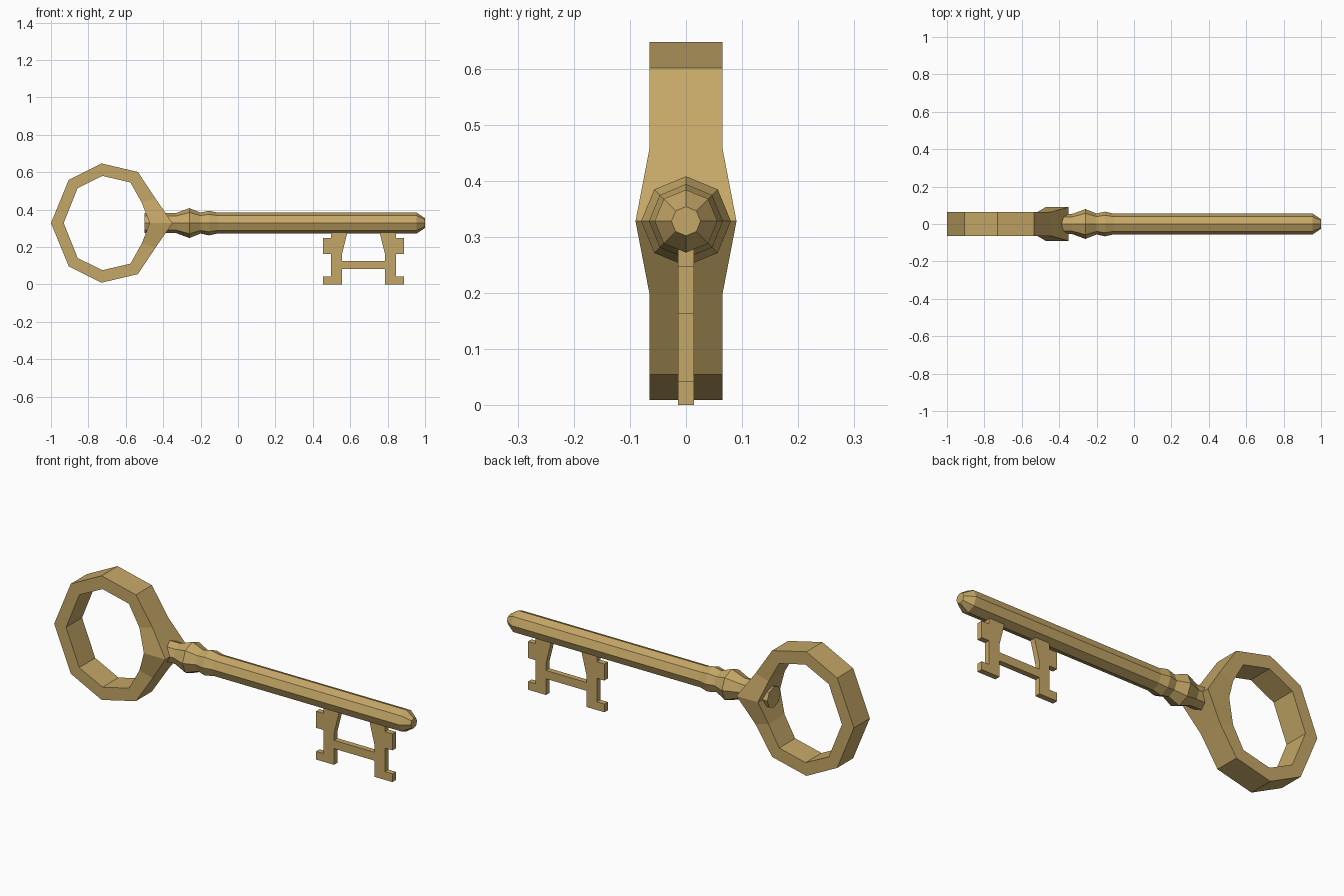
import bpy, bmesh, math

if "Cube" in bpy.data.objects:
    bpy.data.objects.remove(bpy.data.objects["Cube"])

ZC = 0.328  # height of the key axis

brass = bpy.data.materials.new("brass")
brass.diffuse_color = (0.56, 0.39, 0.135, 1)
brass.use_nodes = True
brass.node_tree.nodes["Principled BSDF"].inputs["Base Color"].default_value = brass.diffuse_color


def finish(name, bm):
    bmesh.ops.recalc_face_normals(bm, faces=bm.faces)
    me = bpy.data.meshes.new(name)
    bm.to_mesh(me)
    bm.free()
    me.materials.append(brass)
    ob = bpy.data.objects.new(name, me)
    bpy.context.collection.objects.link(ob)
    return ob


# Ring handle: half outlines (x, height above axis, half depth), mirrored below
outer = [(-1, 0, .065), (-.905, .231, .065), (-.73, .319, .065),
         (-.535, .273, .065), (-.44, .13, .065), (-.35, 0, .09)]
inner = [(-.932, 0, .065), (-.857, .187, .065), (-.725, .252, .065),
         (-.575, .217, .065), (-.515, .11, .065), (-.472, 0, .09)]


def full_loop(half):
    return half + [(x, -z, d) for x, z, d in half[-2:0:-1]]


bm = bmesh.new()
loops = []
for pts, s in ((outer, -1), (outer, 1), (inner, 1), (inner, -1)):
    loops.append([bm.verts.new((x, s * d, ZC + z)) for x, z, d in full_loop(pts)])
n = len(loops[0])
for k in range(4):
    a, b = loops[k], loops[(k + 1) % 4]
    for i in range(n):
        j = (i + 1) % n
        bm.faces.new((a[i], a[j], b[j], b[i]))
finish("ring_handle", bm)

# Shaft: eight-sided turned profile (x, radius)
profile = [(-.5, .054), (-.33, .054), (-.26, .08), (-.2, .056),
           (-.155, .066), (-.11, .056), (.955, .056), (1, .026)]
bm = bmesh.new()
rings = []
for x, r in profile:
    rings.append([bm.verts.new((x, r * math.sin(i * math.pi / 4),
                                ZC + r * math.cos(i * math.pi / 4))) for i in range(8)])
for a, b in zip(rings, rings[1:]):
    for i in range(8):
        j = (i + 1) % 8
        bm.faces.new((a[i], a[j], b[j], b[i]))
bm.faces.new(rings[0])
bm.faces.new(rings[-1])
finish("shaft", bm)

# Bit: half outline (distance from bit centre, z), mirrored and extruded
CX, HALF = .671, .014
post = [(.088, .3), (.088, .27), (.115, .163), (.115, .126), (.115, .083), (.115, 0),
        (.217, 0), (.217, .042), (.174, .042), (.174, .163), (.217, .163),
        (.217, .248), (.174, .248), (.174, .3)]
bar = [(-.115, .083), (.115, .083), (.115, .126), (-.115, .126)]


def plate(name, outline):
    bm = bmesh.new()
    face = bm.faces.new([bm.verts.new((CX + x, -HALF, z)) for x, z in outline])
    ext = bmesh.ops.extrude_face_region(bm, geom=[face])
    moved = [v for v in ext["geom"] if isinstance(v, bmesh.types.BMVert)]
    bmesh.ops.translate(bm, verts=moved, vec=(0, 2 * HALF, 0))
    finish(name, bm)


for side, s in (("left", -1), ("right", 1)):
    plate("bit_post_" + side, [(s * x, z) for x, z in post])
plate("bit_crossbar", bar)
